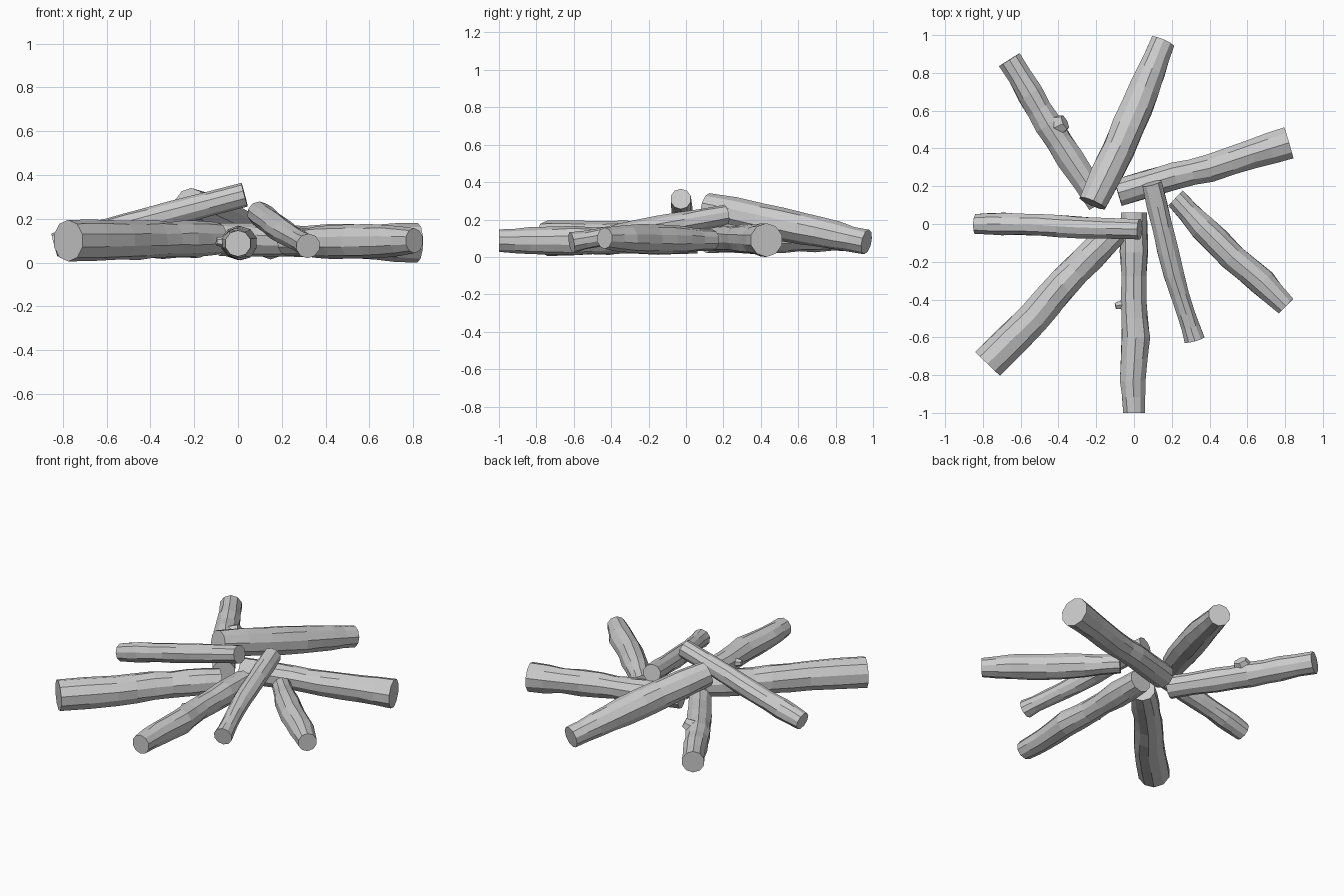
import bpy, bmesh, math, random
from mathutils import Vector, Matrix

if "Cube" in bpy.data.objects:
    bpy.data.objects.remove(bpy.data.objects["Cube"])

random.seed(4)
SIDES = 10

# Each log: name, outer z, inner z, then (x, y, radius) from the outer end inward
LOGS = [
    ("log_back_left", .10, .09, [(-.66, .87, .068), (-.55, .69, .072), (-.455, .525, .075),
                                 (-.34, .35, .075), (-.18, .11, .07)]),
    ("log_back_raised", .08, .265, [(.153, .965, .067), (.09, .81, .078), (.015, .62, .087),
                                    (-.08, .40, .088), (-.22, .11, .077)]),
    ("log_right", .09, .105, [(.82, .43, .09), (.625, .37, .078), (.40, .295, .075),
                              (.217, .255, .074), (-.085, .165, .076)]),
    ("log_left_raised", .08, .31, [(-.838, 0, .055), (-.69, 0, .063), (-.5, -.005, .059),
                                   (-.3, -.018, .06), (.03, -.028, .056)]),
    ("log_front_left", .10, .11, [(-.775, -.74, .095), (-.53, -.5, .09), (-.38, -.32, .085),
                                  (-.24, -.175, .085), (-.1, -.04, .075)]),
    ("log_front", .087, .09, [(0, -1, .06), (-.005, -.83, .07), (.01, -.6, .077),
                              (-.003, -.4, .069), (0, -.15, .077), (0, .06, .072)]),
    ("log_front_raised", .076, .225, [(.32, -.612, .057), (.275, -.47, .05), (.21, -.27, .056),
                                      (.15, -.02, .057), (.095, .215, .055)]),
    ("log_front_right", .10, .09, [(.805, -.435, .057), (.68, -.31, .075), (.52, -.175, .077),
                                   (.36, -.015, .072), (.22, .137, .058)]),
]


def finish(bm, name):
    bmesh.ops.recalc_face_normals(bm, faces=bm.faces)
    mesh = bpy.data.meshes.new(name)
    bm.to_mesh(mesh)
    bm.free()
    obj = bpy.data.objects.new(name, mesh)
    bpy.context.collection.objects.link(obj)
    return obj


def make_log(name, z0, z1, pts):
    start = Vector(pts[0][:2])
    span = (Vector(pts[-1][:2]) - start).length
    path = []
    for x, y, r in pts:
        t = (Vector((x, y)) - start).length / span
        path.append((Vector((x, y, z0 + (z1 - z0) * t)), r))
    # extra bumpy rings halfway between the measured ones
    rings = [path[0]]
    for (a, ra), (b, rb) in zip(path, path[1:]):
        rings.append(((a + b) / 2, (ra + rb) / 2 * random.uniform(.93, 1.03)))
        rings.append((b, rb))
    axis = (path[-1][0] - path[0][0]).normalized()
    side = axis.cross(Vector((0, 0, 1))).normalized()
    up = side.cross(axis)
    bm = bmesh.new()
    loops = []
    for i, (c, r) in enumerate(rings):
        inner = 0 < i < len(rings) - 1
        loop = []
        for k in range(SIDES):
            a = 2 * math.pi * (k + .5) / SIDES
            rr = r * (random.uniform(.95, 1.05) if inner else 1)
            p = c + (side * math.cos(a) + up * math.sin(a)) * rr
            p.z = max(p.z, 0)
            loop.append(bm.verts.new(p))
        loops.append(loop)
    for la, lb in zip(loops, loops[1:]):
        for k in range(SIDES):
            n = (k + 1) % SIDES
            bm.faces.new((la[k], la[n], lb[n], lb[k]))
    bm.faces.new(loops[0])
    bm.faces.new(loops[-1])
    finish(bm, name)


def make_knot(name, base, direction, along, r1, r2, length, stretch):
    """Tapered branch stub, stretched along the log."""
    d, s = Vector(direction).normalized(), Vector(along).normalized()
    t = d.cross(s).normalized()
    s = t.cross(d)
    bm = bmesh.new()
    bmesh.ops.create_cone(bm, cap_ends=True, segments=6, radius1=r1, radius2=r2, depth=length)
    rot = Matrix((s * stretch, t, d)).transposed().to_4x4()
    bm.transform(Matrix.Translation(Vector(base) + d * length / 2) @ rot)
    finish(bm, name)


for entry in LOGS:
    make_log(*entry)

# Branch stubs
make_knot("knot_back_left", (-.43, .51, .115), (.8, .35, .45), (.55, -.83, 0), .05, .03, .08, 1.4)
make_knot("knot_front", (-.03, -.42, .09), (-1, -.2, .1), (0, 1, 0), .035, .018, .07, 1.0)
